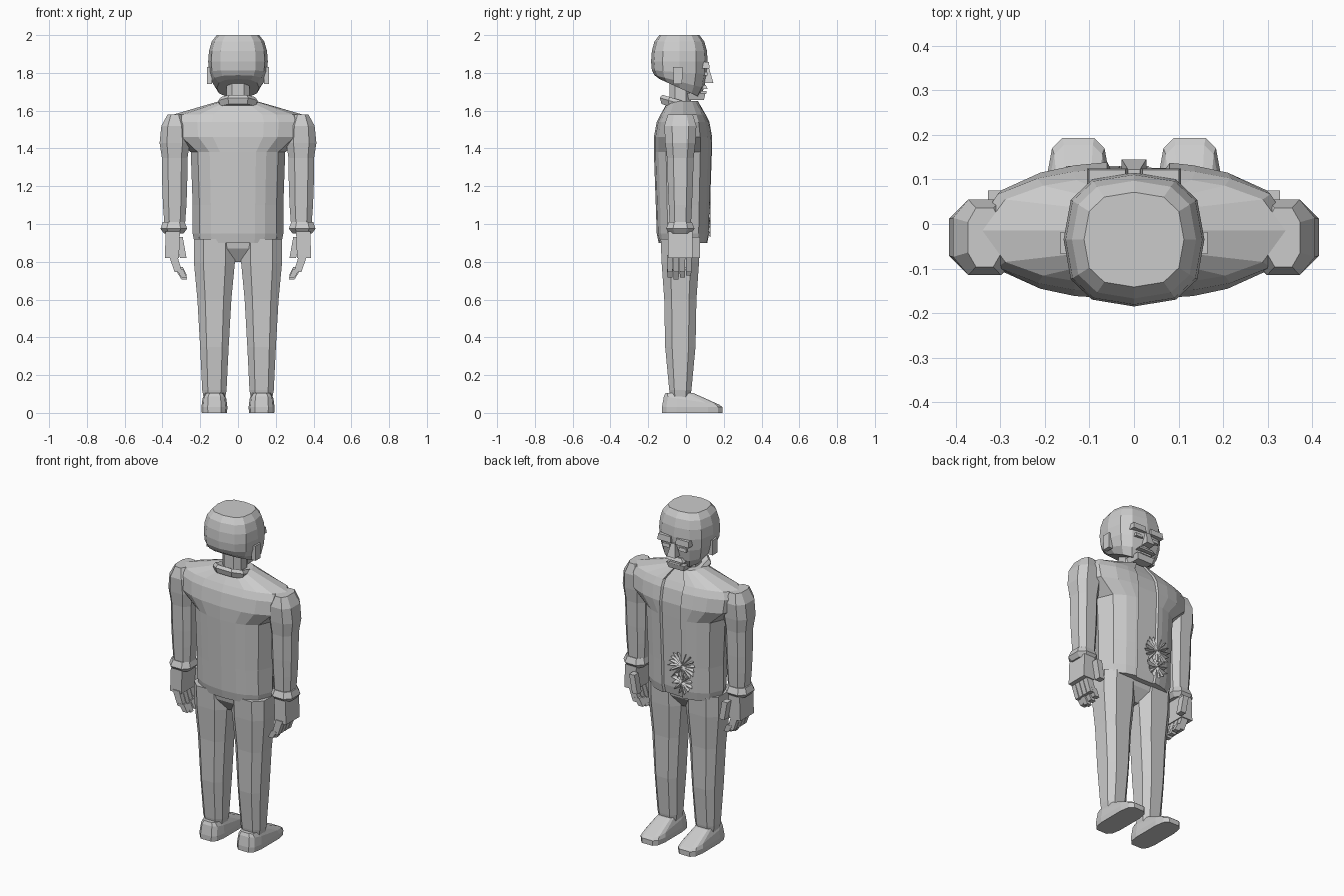
import bpy, bmesh, math, random

cube = bpy.data.objects.get("Cube")
if cube:
    bpy.data.objects.remove(cube, do_unlink=True)

shade = 0.6
grey = bpy.data.materials.new("plain_grey")
grey.use_nodes = True
grey.diffuse_color = (shade, shade, shade, 1)
grey.node_tree.nodes["Principled BSDF"].inputs["Base Color"].default_value = grey.diffuse_color


def finish(name, bm):
    bmesh.ops.recalc_face_normals(bm, faces=bm.faces)
    mesh = bpy.data.meshes.new(name)
    bm.to_mesh(mesh)
    bm.free()
    mesh.materials.append(grey)
    obj = bpy.data.objects.new(name, mesh)
    bpy.context.collection.objects.link(obj)


def skin(name, rings):
    """Join closed rings of points and cap both ends."""
    bm = bmesh.new()
    loops = [[bm.verts.new(point) for point in ring] for ring in rings]
    count = len(loops[0])
    for lower, upper in zip(loops, loops[1:]):
        for i in range(count):
            j = (i + 1) % count
            bm.faces.new((lower[i], lower[j], upper[j], upper[i]))
    bm.faces.new(loops[0])
    bm.faces.new(loops[-1])
    finish(name, bm)


def power(value, exponent):
    return math.copysign(abs(value) ** exponent, value)


def section(x, rx, ry, z, y=-0.03, tilt=0, sides=8, square=0.75, turn=0.5):
    """Rounded cross-section; a lower square value gives squarer corners."""
    points = []
    for i in range(sides):
        angle = math.tau * (i + turn) / sides
        dy = ry * power(math.sin(angle), square)
        points.append((x + rx * power(math.cos(angle), square), y + dy, z + tilt * dy))
    return points


def loft(name, x, rows, **shape):
    skin(name, [section(x, *row, **shape) for row in rows])


def box(name, centre, size, taper=1, lean=0):
    """Cube whose top is scaled by taper and whose foot is shifted by lean."""
    bm = bmesh.new()
    bmesh.ops.create_cube(bm, size=1)
    for v in bm.verts:
        scale, shift = (taper, 0) if v.co.z > 0 else (1, lean)
        v.co.x = centre[0] + v.co.x * size[0] * scale + shift
        v.co.y = centre[1] + v.co.y * size[1] * scale
        v.co.z = centre[2] + v.co.z * size[2]
    finish(name, bm)


# Jacket body: lens-shaped sections with a shallow front opening
def jacket_section(rx, ry, z):
    middle, bulge, recess = -0.015, 0.9, 0.012

    def depth(x):
        side = min(1, abs(x) / rx)
        return ry * (1 - side ** (2 / bulge)) ** (bulge / 2)

    stations = [rx * part for part in (0.85, 0.6, 0.38)]
    gap = min(1, rx * 4)
    left, right = 0.08 * gap, -0.06 * gap
    front = [(-rx, 0)] + [(-x, 0) for x in stations]
    front += [(right, 0), (right * 0.9, recess), (left * 0.9, recess), (left, 0)]
    front += [(x, 0) for x in reversed(stations)] + [(rx, 0)]
    back = stations + [0] + [-x for x in reversed(stations)]
    return ([(x, middle + depth(x) - drop, z) for x, drop in front]
            + [(x, middle - depth(x), z) for x in back])


skin("jacket_body", [jacket_section(*row) for row in (
    (0.23, 0.13, 0.9), (0.24, 0.14, 0.95), (0.24, 0.145, 1.1), (0.25, 0.155, 1.38),
    (0.35, 0.155, 1.46), (0.36, 0.14, 1.54), (0.34, 0.12, 1.58), (0.1, 0.08, 1.65))])

# Crumpled burst on the lower front of the jacket
random.seed(4)
bm = bmesh.new()
for height, size, spikes in ((1.1, 0.09, 18), (1, 0.07, 12)):
    centre_x, proud, sunk = -0.06, 0.13, 0.105
    hub = bm.verts.new((centre_x, proud, height))
    rim = []
    for i in range(spikes * 2):
        angle = math.pi * i / spikes
        tip = i % 2 == 1
        reach = size * (random.uniform(0.9, 1.1) if tip else 0.7)
        rim.append(bm.verts.new((centre_x + reach * math.cos(angle), proud if tip else sunk,
                                 height + reach * math.sin(angle))))
    for i, v in enumerate(rim):
        bm.faces.new((hub, v, rim[(i + 1) % len(rim)]))
finish("front_burst", bm)

# Neck and tilted collar
loft("neck", 0, [(0.065, 0.06, 1.6), (0.065, 0.06, 1.76)])
loft("collar", 0, [(radius, radius * 0.9, z, -0.045, -0.3) for radius, z in
                   ((0.1, 1.61), (0.11, 1.64), (0.095, 1.66), (0.06, 1.65))])

# Head: squared ovoid whose underside slopes down to the chin
rings = []
for step in range(-3, 4):
    limit = math.radians(65)
    latitude = limit * step / 3
    girth = math.cos(latitude) ** 0.4
    rise = math.sin(latitude) / math.sin(limit)
    slope = -0.45 * min(0, rise) ** 2
    rings.append(section(0, 0.158 * girth, 0.15 * girth, 1.86 + 0.14 * rise, -0.035, slope,
                         sides=12, turn=0))
skin("head", rings)

# Face
box("nose", (0, 0.1, 1.785), (0.055, 0.09, 0.075), taper=0.5)
box("moustache", (0, 0.08, 1.725), (0.12, 0.07, 0.02), taper=0.7)
box("lower_lip", (0, 0.075, 1.697), (0.07, 0.065, 0.012))
box("chin", (0, 0.055, 1.675), (0.1, 0.08, 0.035), taper=1.2)

for mirror, side in ((1, "left"), (-1, "right")):
    box(side + "_brow", (mirror * 0.06, 0.09, 1.84), (0.09, 0.07, 0.035), taper=0.9)
    box(side + "_eye", (mirror * 0.055, 0.085, 1.795), (0.05, 0.06, 0.02), taper=0.9)
    box(side + "_ear", (mirror * 0.15, -0.043, 1.785), (0.026, 0.045, 0.09), taper=1.1)

    # Sleeve and flared cuff
    loft(side + "_sleeve", mirror * 0.335, [
        (0.04, 0.07, 1.58), (0.075, 0.09, 1.52), (0.085, 0.085, 1.43),
        (0.072, 0.075, 1.35), (0.07, 0.07, 1.2), (0.066, 0.065, 1.1), (0.058, 0.06, 1)])
    loft(side + "_cuff", mirror * 0.34, [
        (0.055, 0.06, 0.95), (0.075, 0.08, 0.975), (0.062, 0.065, 1.01)])

    # Hand with curled fingers and thumb
    box(side + "_palm", (mirror * 0.345, -0.03, 0.89), (0.075, 0.13, 0.14), lean=mirror * 0.005)
    for finger in range(4):
        y = 0.033 * finger - 0.085
        drop = 0.01 * abs(finger - 1)
        label = f"{side}_finger_{finger + 1}"
        box(label + "_base", (mirror * 0.345, y, 0.79), (0.04, 0.028, 0.09), 1.1, mirror * -0.03)
        box(label + "_tip", (mirror * 0.31, y, 0.73 + drop), (0.03, 0.026, 0.045), 1.2, mirror * -0.025)
    box(side + "_thumb", (mirror * 0.31, 0.055, 0.875), (0.035, 0.04, 0.11), 1, mirror * -0.02)

    # Trouser leg
    loft(side + "_leg", mirror * 0.125, [
        (0.06, 0.055, 0.08), (0.068, 0.062, 0.12), (0.08, 0.085, 0.35),
        (0.095, 0.09, 0.6), (0.115, 0.105, 0.8), (0.115, 0.11, 0.92)], square=0.7)

    # Shoe with a low sloping toe
    loft(side + "_shoe", mirror * 0.125, [
        (0.068, 0.163, 0, 0.033), (0.07, 0.163, 0.03, 0.033),
        (0.064, 0.15, 0.065, 0.03, -0.15), (0.05, 0.075, 0.105, -0.035)], sides=12, square=0.5)

# Trouser seat between the legs
loft("trouser_seat", 0, [(0.05, 0.05, 0.8), (0.2, 0.1, 0.87), (0.22, 0.11, 0.93)])
